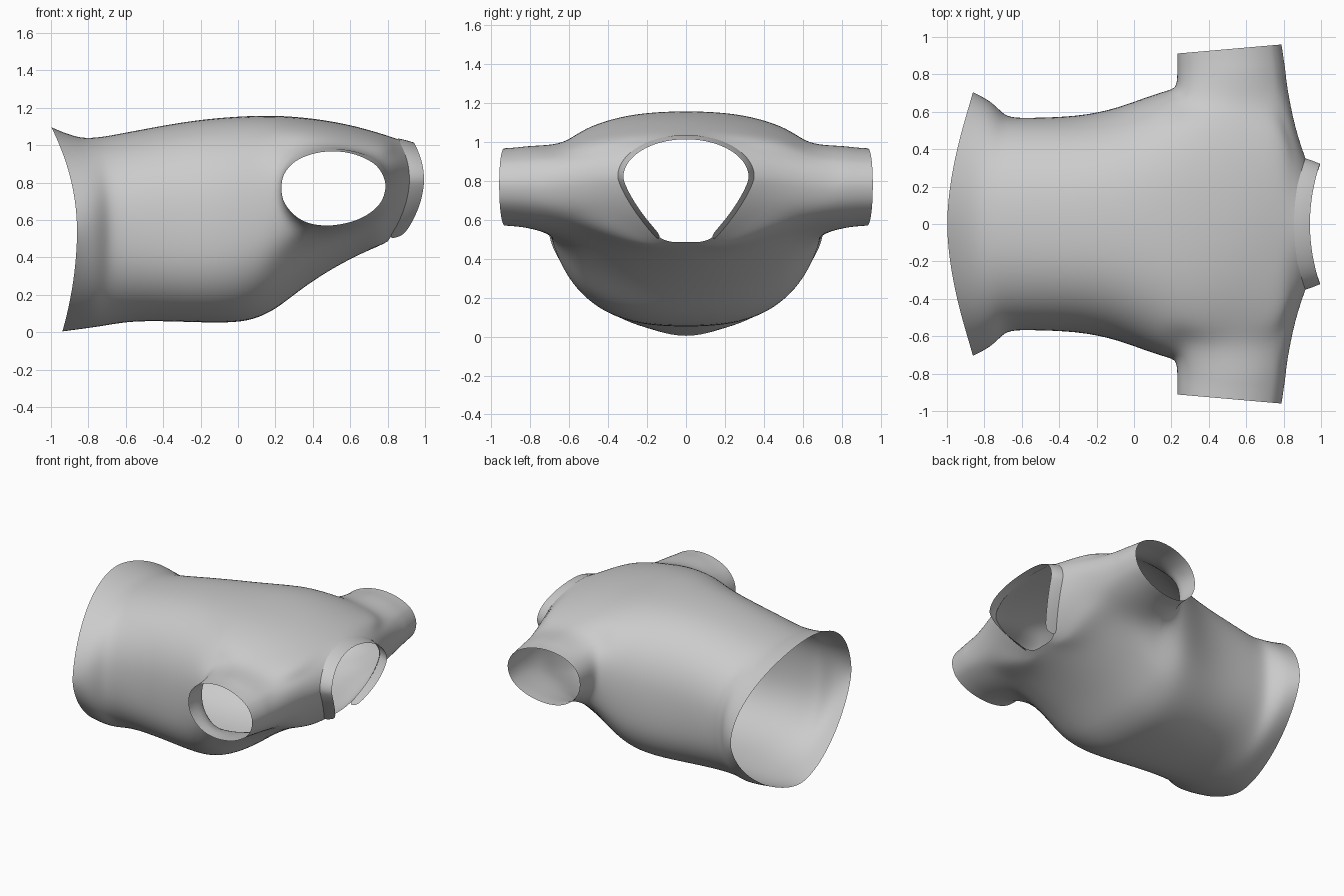
import bpy, bmesh
from math import sin, cos, pi, atan2

cube = bpy.data.objects.get("Cube")
if cube:
    bpy.data.objects.remove(cube)

HALF = 8  # steps from the widest point to the centre line

# Outline curves along the body, as (position, value) keys
TOP = [(-.86, 1.1), (-.76, 1.04), (-.5, 1.09), (-.2, 1.14),
       (.17, 1.16), (.5, 1.13), (.92, 1.03)]
BOTTOM = [(-.86, 0), (-.7, .03), (-.55, .06), (.06, .055),
          (.24, .15), (.36, .245), (.64, .41), (.92, .485)]
WIDTH = [(-.86, .71), (-.76, .655), (-.67, .57), (-.55, .57), (-.2, .59), (.17, .715),
         (.5, .77), (.8, .76), (.84, .62), (.88, .42), (.92, .345)]
MIDDLE = [(-.86, .55), (-.1, .56), (.24, .71), (.5, .77), (.92, .82)]
ROUND_TOP = [(-.86, 1.8), (-.67, 2.3), (.06, 2.5), (.36, 2.4), (.64, 2), (.92, 2)]
ROUND_BOTTOM = [(-.86, 1.65), (-.67, 2.3), (-.1, 2.6), (.5, 2), (.92, 1.3)]

# Where the rings sit: hem and fold, torso, armhole, shoulder and neck
HEM = [-.86, -.82, -.76, -.715, -.67]
TORSO = [-.55, -.3, -.1, .06, .17]
ARMHOLE = [.24, .36, .5, .64, .8]
NECK = [.86, .92]
STATIONS = HEM + TORSO + ARMHOLE + NECK


def slope(keys, k):
    """Tangent of an outline curve at one of its keys."""
    before, after = keys[max(k - 1, 0)], keys[min(k + 1, len(keys) - 1)]
    return (after[1] - before[1]) / (after[0] - before[0])


def value(keys, x):
    """Read a smooth outline curve at x."""
    k = max(i for i in range(len(keys) - 1) if i == 0 or keys[i][0] <= x)
    (xa, va), (xb, vb) = keys[k], keys[k + 1]
    span = xb - xa
    t = (x - xa) / span
    s = 1 - t
    blend = t * t * (3 - 2 * t)
    bend = slope(keys, k) * s - slope(keys, k + 1) * t
    bend -= (vb - va) / span * (s - t)
    line = va + (vb - va) * t
    return line + span * t * s * bend if blend < 1 else vb


def half_ring(x):
    """Half of a rounded section, from the underside up to the top."""
    mid, width = value(MIDDLE, x), value(WIDTH, x)
    hem = max(0, (-.55 - x) / .31) ** 1.4
    neck = max(0, (x - .7) / .22)
    upper = (value(ROUND_TOP, x), value(TOP, x) - mid, .14 * hem + .055 * neck)
    lower = (value(ROUND_BOTTOM, x), value(BOTTOM, x) - mid, .08 * hem + .12 * neck)
    points = []
    for j in range(-HALF, HALF + 1):
        angle = j / HALF * pi / 2
        n, height, sweep = upper if j > 0 else lower
        u = abs(sin(angle)) ** (2 / n)
        if j < 0:  # flat throat
            u = min(1, u * (1 + .25 * neck))
        y = 0 if abs(j) == HALF else width * cos(angle) ** (2 / n)
        points.append((x - sweep * u * u, y, mid + height * u))
    return points


def skin(bm, a, b, skip=()):
    """Join two rows of vertices with quads."""
    for j in range(len(a) - 1):
        if j not in skip:
            bm.faces.new((a[j], a[j + 1], b[j + 1], b[j]))


def finish(bm, name):
    """Turn half a mesh into a mirrored, smooth object."""
    mesh = bpy.data.meshes.new(name)
    bm.to_mesh(mesh)
    bm.free()
    for poly in mesh.polygons:
        poly.use_smooth = True
    obj = bpy.data.objects.new(name, mesh)
    bpy.context.collection.objects.link(obj)
    mirror = obj.modifiers.new("Mirror", 'MIRROR')
    mirror.use_axis = (False, True, False)
    mirror.merge_threshold = .0005
    sub = obj.modifiers.new("Smooth", 'SUBSURF')
    sub.levels = sub.render_levels = 2


# Shirt body, leaving an armhole in the side
bm = bmesh.new()
rings = [[bm.verts.new(p) for p in half_ring(x)] for x in STATIONS]
first = STATIONS.index(ARMHOLE[0])
last = STATIONS.index(ARMHOLE[-1])
low, high = HALF - 3, HALF + 3
for i in range(len(rings) - 1):
    hole = range(low, high) if first <= i < last else ()
    skin(bm, rings[i], rings[i + 1], hole)

# Round off the armhole edge
loop = [rings[first][j] for j in range(low, high)]
loop += [rings[i][high] for i in range(first, last)]
loop += [rings[last][j] for j in range(high, low, -1)]
loop += [rings[i][low] for i in range(last, first, -1)]
angles = [atan2((v.co.z - .77) / .2, (v.co.x - .5) / .28) for v in loop]
for v, a in zip(loop, angles):
    v.co.x += .7 * (.515 + .31 * cos(a) - v.co.x)
    v.co.z += .7 * (.755 + .24 * sin(a) - v.co.z)

# Sleeve grown outward from the armhole
for y, length, height, slant in [(.8, .3, .218, 0), (.87, .294, .208, .01),
                                 (.935, .288, .204, .025)]:
    cuff = [bm.verts.new((.215 + length * (1 + cos(a)), y + slant * cos(a),
                          .77 + height * (sin(a) + .03 * cos(a)))) for a in angles]
    skin(bm, loop + loop[:1], cuff + cuff[:1])
    loop = cuff
finish(bm, "shirt_body")

# Collar band around the neck, open at the throat
bm = bmesh.new()
edge = half_ring(NECK[-1])[3:]
bands = []
for forward, scale in [(-.01, 1.03), (.035, .99), (.075, .94)]:
    bands.append([bm.verts.new((x + forward, y * scale, .78 + (z - .78) * scale))
                  for x, y, z in edge])
for a, b in zip(bands, bands[1:]):
    skin(bm, a, b)
finish(bm, "collar_band")
